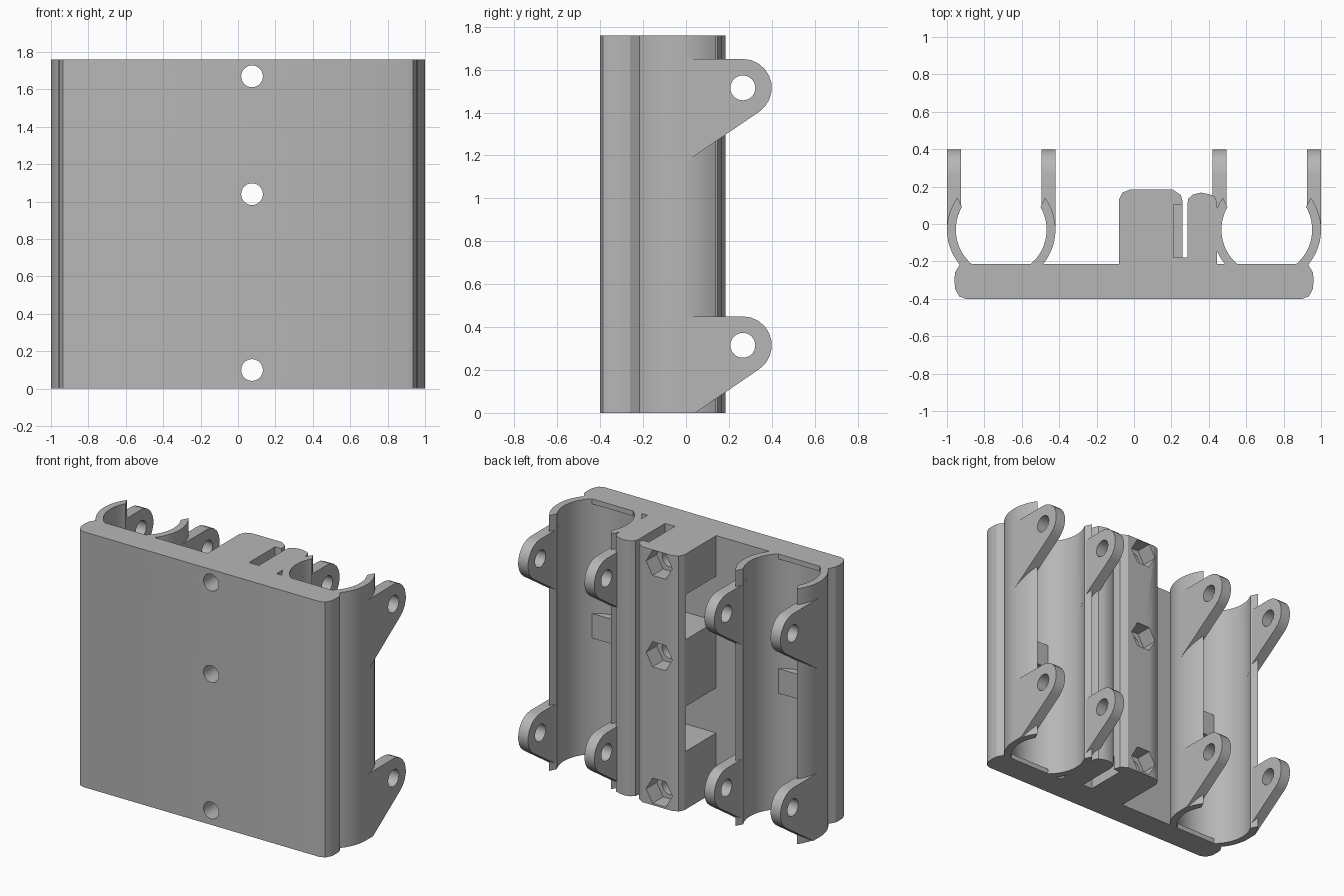
import bpy, bmesh
from math import sin, cos, radians, sqrt

cube = bpy.data.objects.get("Cube")
if cube:
    bpy.data.objects.remove(cube, do_unlink=True)

H = 1.76                       # overall height
CX, CY = 0.71, -0.03           # cradle centre
R_IN, R_OUT = 0.2425, 0.29     # cradle radii
PLATE_BACK = -0.215
BOLT_X, BOLT_ZS = 0.075, (0.10, 1.04, 1.67)

grey = bpy.data.materials.new("plain grey")
grey.use_nodes = True
grey.diffuse_color = (0.47, 0.47, 0.47, 1)
grey.node_tree.nodes["Principled BSDF"].inputs["Base Color"].default_value = (0.47, 0.47, 0.47, 1)


def arc(cx, cy, r, a, b, n):
    """Points along an arc from angle a to b in degrees."""
    angles = [radians(a + (b - a) * i / n) for i in range(n + 1)]
    return [(cx + r * cos(t), cy + r * sin(t)) for t in angles]


def circle(cx, cy, r, n=32):
    return arc(cx, cy, r, 0, 360, n)[:-1]


def prism(name, pts, axis, lo, hi):
    """Extrude a 2D outline along an axis from lo to hi."""
    place = {"x": lambda u, v, w: (w, u, v),
             "y": lambda u, v, w: (u, w, v),
             "z": lambda u, v, w: (u, v, w)}[axis]
    bm = bmesh.new()
    low = [bm.verts.new(place(u, v, lo)) for u, v in pts]
    high = [bm.verts.new(place(u, v, hi)) for u, v in pts]
    bm.faces.new(low)
    bm.faces.new(high)
    for i in range(len(pts)):
        j = (i + 1) % len(pts)
        bm.faces.new((low[i], low[j], high[j], high[i]))
    bmesh.ops.recalc_face_normals(bm, faces=bm.faces)
    mesh = bpy.data.meshes.new(name)
    bm.to_mesh(mesh)
    bm.free()
    mesh.materials.append(grey)
    ob = bpy.data.objects.new(name, mesh)
    bpy.context.collection.objects.link(ob)
    return ob


def box(name, x0, x1, y0, y1, z0, z1):
    return prism(name, [(x0, y0), (x1, y0), (x1, y1), (x0, y1)], "z", z0, z1)


def select(ob):
    bpy.ops.object.select_all(action="DESELECT")
    ob.select_set(True)
    bpy.context.view_layer.objects.active = ob


def cut(ob, cutters):
    """Subtract each cutter from the part, then discard the cutter."""
    select(ob)
    for c in cutters:
        c.hide_render = True
        mod = ob.modifiers.new("cut", "BOOLEAN")
        mod.operation, mod.solver, mod.object = "DIFFERENCE", "EXACT", c
        bpy.ops.object.modifier_apply(modifier=mod.name)
        bpy.data.objects.remove(c, do_unlink=True)


def bolt_holes():
    return [prism("bolt_cutter", circle(BOLT_X, z, 0.058), "y", -0.6, 0.4) for z in BOLT_ZS]


parts = []

# Base plate with rounded ends
end = [(0.90, -0.40), (0.935, -0.387), (0.957, -0.345), (0.96, -0.30),
       (0.957, -0.26), (0.93, PLATE_BACK)]
plate = prism("base_plate", end + [(-x, y) for x, y in reversed(end)], "z", 0, H)
# Shallow round grooves, leaving end ledges and a middle pad
grooves = [prism("groove_cutter", circle(s * CX, CY, R_IN, 64), "z", lo, hi)
           for s in (-1, 1) for lo, hi in ((0.035, 0.80), (0.97, H - 0.035))]
cut(plate, bolt_holes() + grooves)
parts.append(plate)

# Curved cradle walls
wall = arc(CX, CY, R_OUT, -51, 36, 20) + arc(CX, CY, R_IN, 30, -51, 20)
for side, s in (("left", 1), ("right", -1)):
    for place, m in (("outer", 1), ("inner", -1)):
        pts = [(s * (CX + m * (x - CX)), y) for x, y in wall]
        parts.append(prism(f"{side}_{place}_cradle_wall", pts, "z", 0, H))

# Hinge lugs with pin holes
for level, zc in (("lower", 0.315), ("upper", 1.515)):
    zb = max(zc - 0.355, 0)
    yb = 0.341 - (zc - 0.112 - zb) / 0.68
    outline = [(-0.02, zb), (yb, zb)] + arc(0.265, zc, 0.135, -56, 90, 9) + [(-0.02, zc + 0.135)]
    for side, s in (("left", 1), ("right", -1)):
        for place, x0, x1 in (("outer", 0.925, 1.0), ("inner", 0.42, 0.495)):
            lug = prism(f"{side}_{place}_{level}_lug", outline, "x", *sorted((s * x0, s * x1)))
            cut(lug, [prism("pin_cutter", circle(0.265, zc, 0.058), "x", -2, 2),
                      prism("bore_cutter", circle(s * CX, CY, R_IN, 64), "z", -1, 3)])
            parts.append(lug)

# Centre block with bolt holes, nut pockets, side windows and end slots
block = prism("centre_block", [
    (-0.08, -0.24), (0.26, -0.24), (0.26, 0.12), (0.25, 0.155), (0.205, 0.185),
    (-0.02, 0.185), (-0.062, 0.168), (-0.08, 0.13)], "z", 0, H)
nuts = [prism("nut_cutter", circle(BOLT_X, z, 0.1, 6), "y", 0.07, 0.4) for z in BOLT_ZS]
windows = [box("window_cutter", -0.3, 0.18, PLATE_BACK, 0.12, lo, hi)
           for lo, hi in ((0.40, 0.71), (1.17, 1.48))]
slots = [box("slot_cutter", 0.21, 0.3, -0.18, 0.105, lo, hi)
         for lo, hi in ((-0.1, 0.1), (H - 0.1, H + 0.1))]
cut(block, bolt_holes() + nuts + windows + slots)
parts.append(block)

# Side block, and the floor of the gap between the two blocks
parts.append(prism("side_block", [
    (0.285, -0.24), (0.445, -0.24), (0.445, 0.115), (0.43, 0.148), (0.40, 0.16),
    (0.36, 0.168), (0.315, 0.158), (0.29, 0.135), (0.285, 0.10)], "z", 0, H))
parts.append(box("gap_floor", 0.25, 0.295, -0.24, -0.18, 0, H))

# Smooth the curved faces, keep edges sharp
for ob in parts:
    select(ob)
    bpy.ops.object.shade_smooth_by_angle(angle=radians(25))
